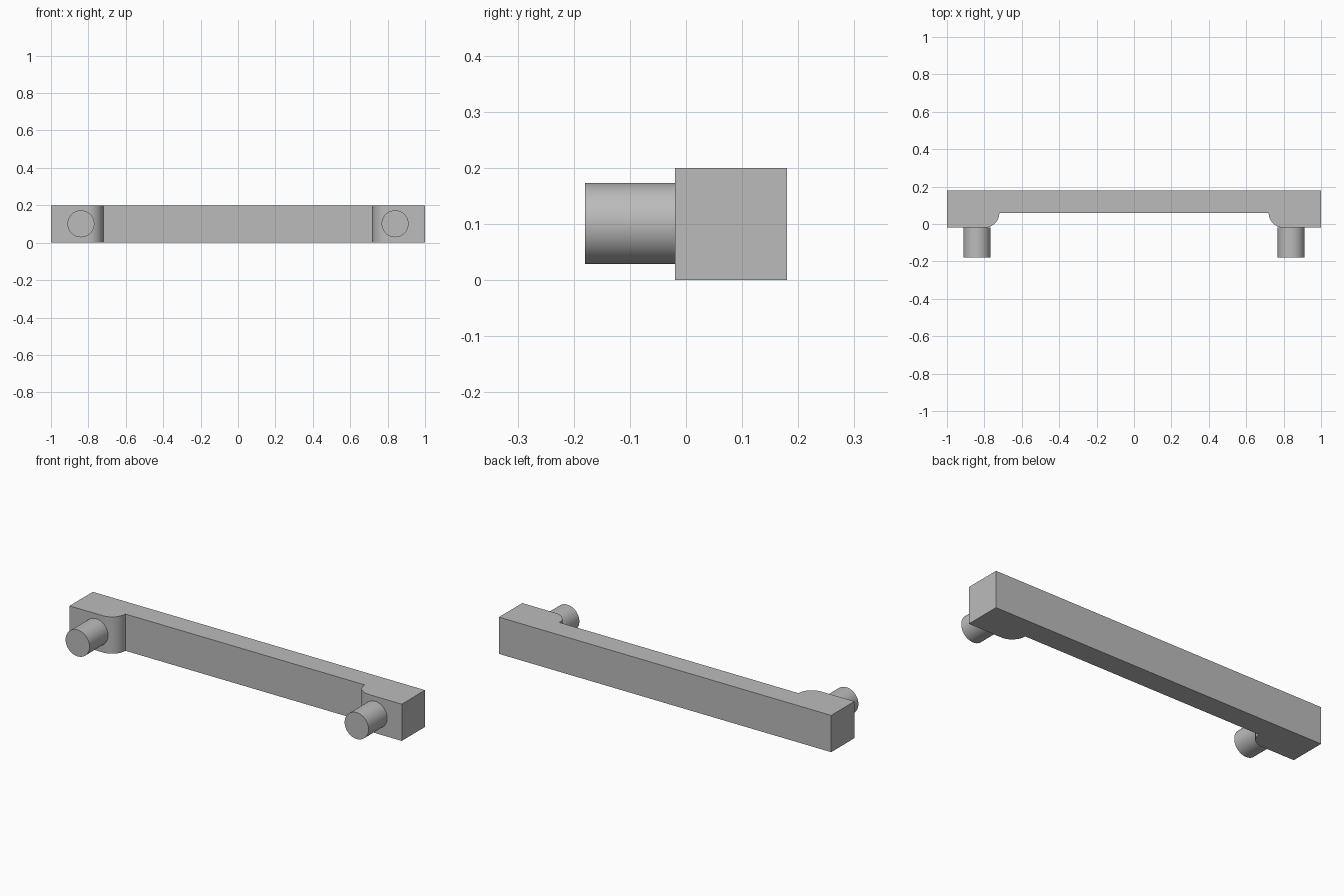
import bpy, bmesh, math

cube = bpy.data.objects.get("Cube")
if cube:
    bpy.data.objects.remove(cube, do_unlink=True)

# Plain grey finish
grey = bpy.data.materials.new("grey_metal")
grey.use_nodes = True
colour = (0.5, 0.5, 0.5, 1)
grey.diffuse_color = colour
grey.node_tree.nodes["Principled BSDF"].inputs["Base Color"].default_value = colour

BACK, RECESS, FRONT, HEIGHT = 0.18, 0.06, -0.02, 0.2
ROUND = RECESS - FRONT      # radius of the inner foot corner
ARC_X = 0.8                 # centre of that corner


def smooth(obj):
    obj.data.materials.append(grey)
    bpy.ops.object.select_all(action='DESELECT')
    obj.select_set(True)
    bpy.context.view_layer.objects.active = obj
    bpy.ops.object.shade_smooth_by_angle(angle=math.radians(30))


# Handle bar: half outline, mirrored, extruded upwards
steps = 16
arc = [(ARC_X - ROUND * math.sin(a), RECESS - ROUND * math.cos(a))
       for a in (i * math.pi / 2 / steps for i in range(steps + 1))]
half = [(1, BACK), (1, FRONT)] + arc
outline = half + [(-x, y) for x, y in reversed(half)]

bm = bmesh.new()
base = bm.faces.new([bm.verts.new((x, y, 0)) for x, y in outline])
top = bmesh.ops.extrude_face_region(bm, geom=[base])
bmesh.ops.translate(bm, vec=(0, 0, HEIGHT),
                    verts=[v for v in top["geom"] if isinstance(v, bmesh.types.BMVert)])
bmesh.ops.recalc_face_normals(bm, faces=bm.faces)
mesh = bpy.data.meshes.new("handle_bar")
bm.to_mesh(mesh)
bm.free()
bar = bpy.data.objects.new("handle_bar", mesh)
bpy.context.collection.objects.link(bar)
smooth(bar)

# Round mounting posts
for side, name in ((1, "left_post"), (-1, "right_post")):
    bpy.ops.mesh.primitive_cylinder_add(
        vertices=64, radius=0.072, depth=FRONT + 0.18,
        location=(side * 0.84, (FRONT - 0.18) / 2, 0.101),
        rotation=(math.pi / 2, 0, 0))
    post = bpy.context.object
    post.name = name
    smooth(post)
